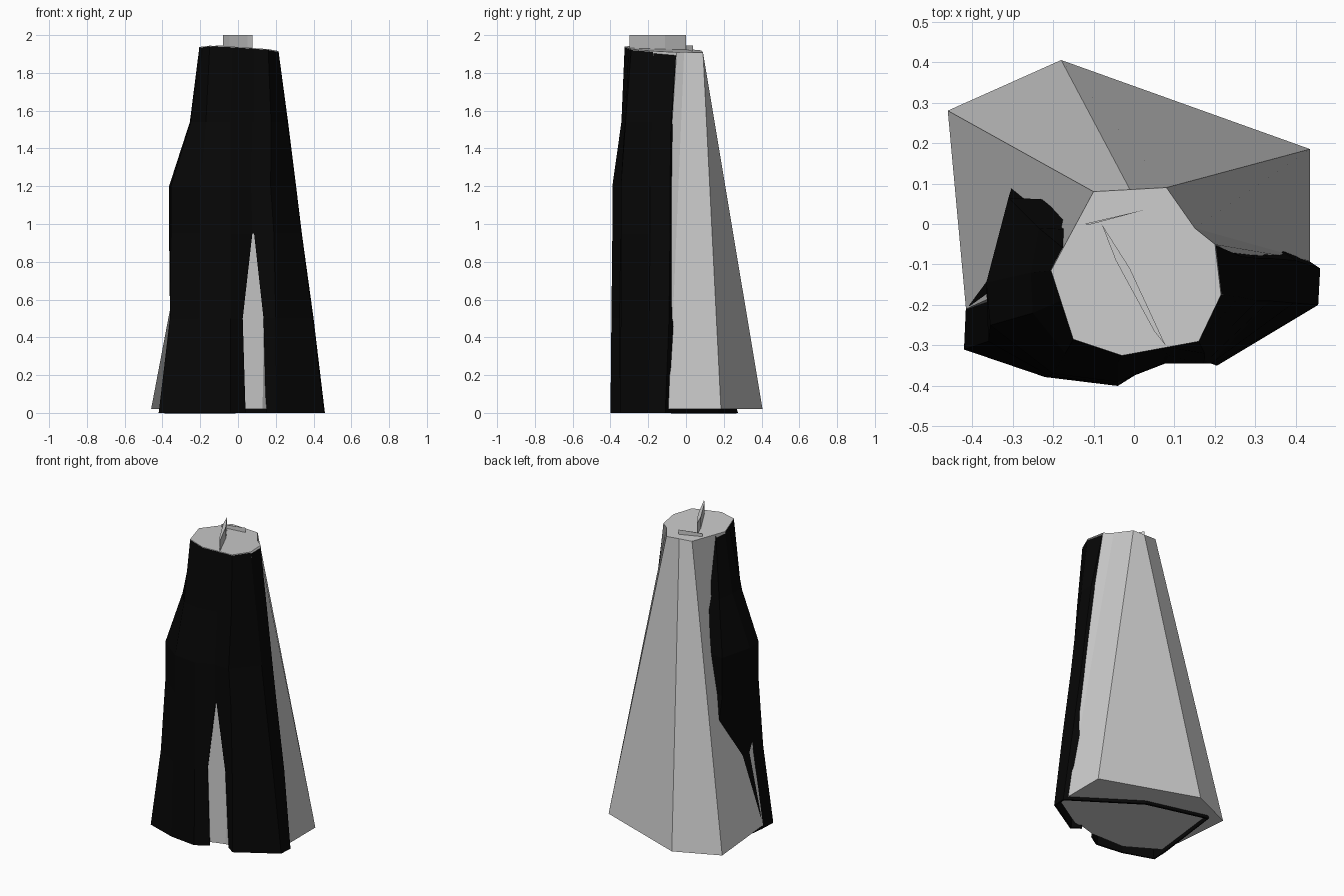
import bpy

if "Cube" in bpy.data.objects:
    bpy.data.objects.remove(bpy.data.objects["Cube"])


def make(name, verts, faces):
    me = bpy.data.meshes.new(name)
    me.from_pydata(verts, [], faces)
    me.validate()
    ob = bpy.data.objects.new(name, me)
    bpy.context.collection.objects.link(ob)
    return ob


def top_z(x, y):
    return 1.918 - 0.06 * x - 0.06 * y


def wall_faces(levels, n, gap=None):
    # quads between stacked clockwise loops; gap = (column, rows left open)
    fs = []
    for l in range(levels - 1):
        for i in range(n):
            if gap and i == gap[0] and l < gap[1]:
                continue
            j = (i + 1) % n
            a, b = l * n, (l + 1) * n
            fs.append((a + i, b + i, b + j, a + j))
    return fs


# Tapered faceted inner body with its sloping top
base = [(.435, .185), (.435, -.09), (.43, -.17), (.20, -.31), (.13, -.315), (.04, -.342),
        (-.20, -.34), (-.415, -.21), (-.46, .28), (-.18, .405)]
crown = [(.08, .09), (.15, -.01), (.20, -.05), (.215, -.175), (.16, -.29), (-.03, -.325),
         (-.15, -.285), (-.205, -.115), (-.10, .08), (-.01, .085)]
n = len(base)
verts = [(x, y, .02) for x, y in base] + [(x, y, top_z(x, y)) for x, y in crown]
make("inner_body", verts,
     wall_faces(2, n) + [tuple(range(n)), tuple(range(2 * n - 1, n - 1, -1))])

# Black wrap with a front slit; its back runs inside the body
hem = [(.46, -.11), (.455, -.20), (.205, -.35), (.148, -.31), (.04, -.35), (-.04, -.40),
       (-.22, -.378), (-.42, -.31), (-.415, -.20), (-.355, .275), (.045, .17)]
low = [(.40, -.09), (.395, -.195), (.20, -.345), (.135, -.325), (.025, -.352), (-.04, -.395),
       (-.21, -.375), (-.36, -.29), (-.357, -.20), (-.29, .13), (.02, .10)]
mid = [(.338, -.085), (.335, -.19), (.19, -.345), (.085, -.345), (.076, -.345), (-.04, -.39),
       (-.20, -.37), (-.355, -.25), (-.365, -.145), (-.31, .065), (0, .05)]
high = [(x * .91 if x > 0 else x, y) for x, y in mid]
neck = [(.265, -.08), (.26, -.18), (.175, -.32), (.085, -.325), (.076, -.325), (-.04, -.342),
        (-.17, -.32), (-.25, -.22), (-.255, -.12), (-.235, -.01), (0, 0)]
rim = [(.20, -.052), (.215, -.175), (.16, -.29), (.085, -.305), (.07, -.308), (-.03, -.325),
       (-.15, -.285), (-.182, -.19), (-.205, -.115), (-.175, -.06), (0, -.02)]
verts = []
for loop, z in ((hem, 0), (low, .5), (mid, .95), (high, 1.2), (neck, 1.54), (rim, None)):
    verts += [(x, y, top_z(x, y) - .004 if z is None else z) for x, y in loop]
wrap = make("black_wrap", verts, wall_faces(6, len(hem), (3, 2)))
sol = wrap.modifiers.new("thickness", 'SOLIDIFY')
sol.thickness = .012
sol.offset = -1
black = bpy.data.materials.new("black")
black.diffuse_color = (.002, .002, .002, 1)
black.use_nodes = True
black.node_tree.nodes["Principled BSDF"].inputs["Base Color"].default_value = black.diffuse_color
wrap.data.materials.append(black)


def sliver(name, outline, z0, z1):
    # thin upright blade extruded from a narrow clockwise outline
    k = len(outline)
    vs = [(x, y, z) for z in (z0, z1) for x, y in outline]
    make(name, vs, wall_faces(2, k) + [tuple(range(k)), tuple(range(2 * k - 1, k - 1, -1))])


# Thin blades standing on the top
sliver("top_blade", [(-.08, 0), (-.01, -.11), (.078, -.30), (.05, -.265), (-.045, -.09)], 1.925, 2.0)
sliver("cross_blade", [(-.12, .001), (.03, .036), (-.05, .014), (-.115, -.003)], 1.915, 1.945)
